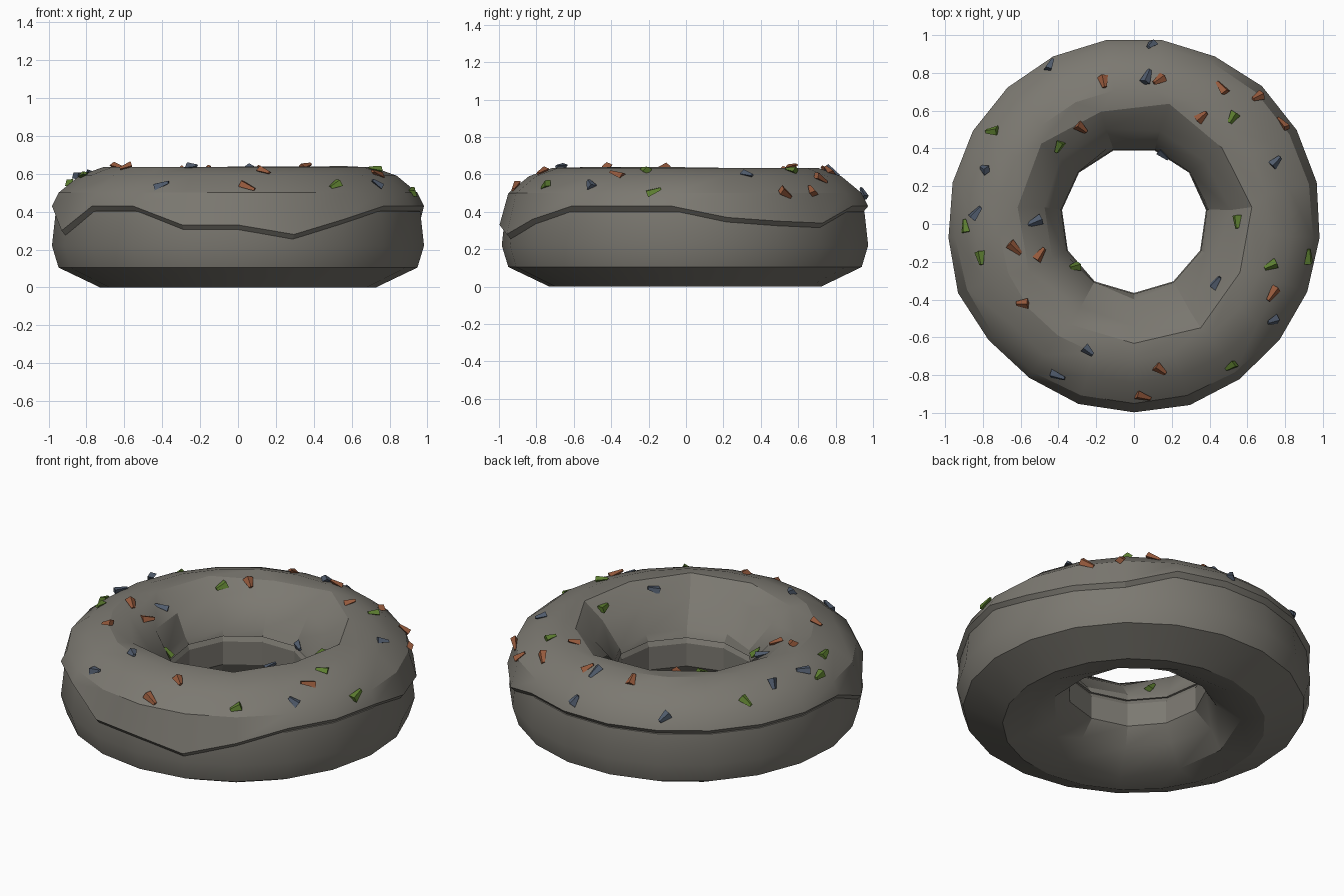
import bpy, bmesh, math, random
from mathutils import Vector, Matrix
from mathutils.bvhtree import BVHTree

random.seed(4)
cube = bpy.data.objects.get("Cube")
if cube:
    bpy.data.objects.remove(cube)

SEGMENTS = 21
INNER_SEGMENTS = 11


def make_material(name, colour):
    mat = bpy.data.materials.new(name)
    mat.use_nodes = True
    mat.diffuse_color = (*colour, 1)
    mat.node_tree.nodes["Principled BSDF"].inputs["Base Color"].default_value = (*colour, 1)
    return mat


def finish(bm, name, material, smooth_angle=None):
    bmesh.ops.remove_doubles(bm, verts=bm.verts, dist=0.0005)
    bmesh.ops.recalc_face_normals(bm, faces=bm.faces)
    mesh = bpy.data.meshes.new(name)
    bm.to_mesh(mesh)
    bm.free()
    mesh.materials.append(material)
    obj = bpy.data.objects.new(name, mesh)
    bpy.context.collection.objects.link(obj)
    if smooth_angle:
        bpy.ops.object.select_all(action='DESELECT')
        obj.select_set(True)
        bpy.context.view_layer.objects.active = obj
        bpy.ops.object.shade_smooth_by_angle(angle=math.radians(smooth_angle))
    return obj


def ring_point(i, radius, z, coarse, jitter):
    """Point on a ring; coarse rings round the hole have fewer sides."""
    if coarse:
        turn = (i + 1) // 2 % INNER_SEGMENTS / INNER_SEGMENTS
        wobble = random.Random(f"{turn:.3f} {radius:.3f}")
        radius += wobble.uniform(-jitter, jitter)
        z = max(0, z + wobble.uniform(-jitter, jitter) * 0.4)
    else:
        turn = i / SEGMENTS
    angle = math.tau * turn - math.pi / 2
    shift = 0.02 if radius < 0.5 else 0
    return Vector((radius * math.cos(angle), radius * math.sin(angle) + shift, z))


def sweep(name, rings, material):
    """Join a closed loop of rings, each a function of the segment index."""
    bm = bmesh.new()
    grid = [[bm.verts.new(ring(i)) for i in range(SEGMENTS)] for ring in rings]
    for a, b in zip(grid, grid[1:] + grid[:1]):
        for i in range(SEGMENTS):
            j = (i + 1) % SEGMENTS
            bm.faces.new((a[i], a[j], b[j], b[i]))
    return finish(bm, name, material, 25)


def plain_ring(radius, z, coarse=False, jitter=0):
    return lambda i: ring_point(i, radius, z, coarse, jitter)


dough_mat = make_material("warm_grey", (0.2, 0.19, 0.165))

# Dough ring with a flat base and a straight wall round the hole
sweep("dough", [
    plain_ring(0.73, 0.0),
    plain_ring(0.95, 0.105),
    plain_ring(0.985, 0.22),
    plain_ring(0.965, 0.40),
    plain_ring(0.85, 0.48),
    plain_ring(0.6, 0.5, True),
    plain_ring(0.43, 0.42, True),
    plain_ring(0.385, 0.34, True),
    plain_ring(0.385, 0.20, True),
    plain_ring(0.46, 0.10, True, 0.03),
    plain_ring(0.6, 0.02, True, 0.04),
], dough_mat)

# How far the icing drips below its usual edge, by segment from the front
drips = {0: 0.10, 1: 0.15, 2: 0.07, 6: 0.06, 7: 0.08, 8: 0.09,
         17: 0.13, 20: 0.10}


def rim(radius, z):
    def ring(i):
        drip = drips.get(i, 0)
        return ring_point(i, radius + drip * 0.12, z - drip, False, 0)
    return ring


# Icing sheet, from the dripping outer lip over the top into the hole
icing = sweep("icing", [
    rim(0.95, 0.39),
    rim(0.985, 0.43),
    plain_ring(0.95, 0.50),
    plain_ring(0.84, 0.59),
    plain_ring(0.715, 0.635),
    plain_ring(0.64, 0.63, True, 0.03),
    plain_ring(0.51, 0.55, True, 0.04),
    plain_ring(0.405, 0.41, True, 0.015),
    plain_ring(0.39, 0.37, True),
], dough_mat)

# Sprinkles: positions seen from above, in hundredths
sprinkles = {
    "orange": ((0.30, 0.10, 0.045), [
        (-91, 38), (-16, 75), (13, 76), (46, 72), (65, 67), (36, 57), (78, 53),
        (90, 40), (-28, 51), (-63, -13), (-50, -16), (-59, -42), (73, -37),
        (14, -77), (5, -91)]),
    "green": ((0.11, 0.21, 0.03), [
        (-75, 49), (-40, 41), (52, 56), (55, 1), (-89, -1), (-81, -18),
        (-32, -23), (72, -22), (51, -75), (92, -17)]),
    "blue": ((0.08, 0.105, 0.15), [
        (-44, 84), (9, 94), (7, 78), (-79, 29), (-53, 1), (-83, 6), (75, 33),
        (44, -31), (-24, -67), (-40, -80), (73, -51), (16, 37)]),
}

bm = bmesh.new()
bm.from_mesh(icing.data)
surface = BVHTree.FromBMesh(bm)
bm.free()


def add_shard(bm, x, y):
    """Small tapered splinter lying half sunk in the icing."""
    point, normal, _, _ = surface.ray_cast(Vector((x, y, 2)), Vector((0, 0, -1)))
    if point is None:
        return
    if normal.z < 0:
        normal = -normal
    place = (Matrix.Translation(point + normal * 0.008)
             @ normal.to_track_quat('Z', 'Y').to_matrix().to_4x4()
             @ Matrix.Rotation(random.uniform(0, math.tau), 4, 'Z')
             @ Matrix.Rotation(random.uniform(-0.3, 0.3), 4, 'Y')
             @ Matrix.Diagonal((1, 1, 0.7, 1))
             @ Matrix.Rotation(math.pi / 2, 4, 'Y'))
    bmesh.ops.create_cone(bm, cap_ends=True, segments=4, radius1=0.029,
                          radius2=0.012, depth=random.uniform(0.06, 0.085),
                          matrix=place)


for colour_name, (colour, spots) in sprinkles.items():
    bm = bmesh.new()
    for x, y in spots:
        add_shard(bm, x / 100, y / 100)
    finish(bm, colour_name + "_sprinkles", make_material(colour_name, colour))
